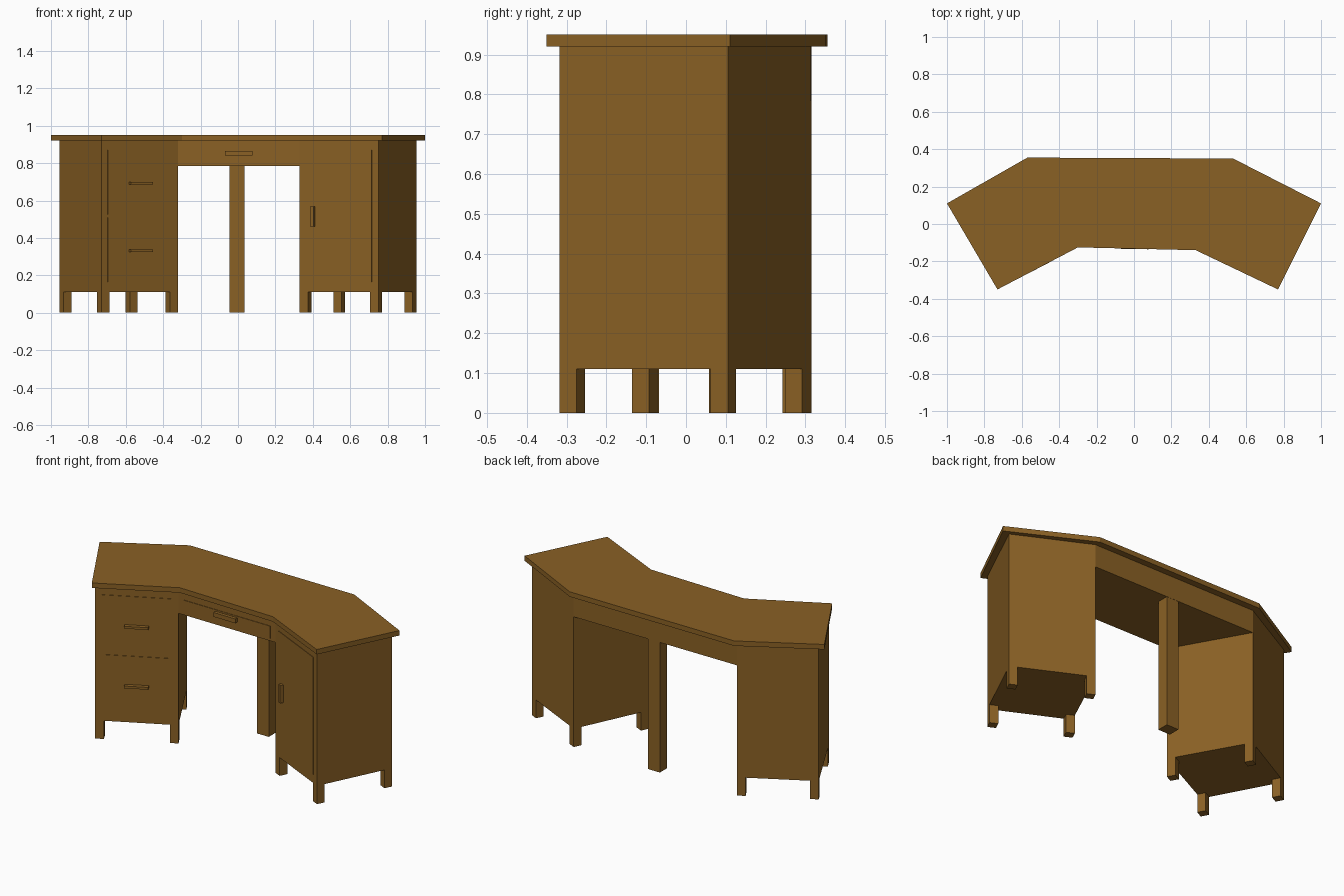
import bpy, bmesh
from mathutils import Vector

if "Cube" in bpy.data.objects:
    bpy.data.objects.remove(bpy.data.objects["Cube"])

wood = bpy.data.materials.new("warm brown wood")
wood.diffuse_color = (0.255, 0.119, 0.018, 1)
wood.use_nodes = True
wood.node_tree.nodes["Principled BSDF"].inputs["Base Color"].default_value = wood.diffuse_color


def prism(name, pts, z0, z1):
    """Upright prism over a 2D outline."""
    bm = bmesh.new()
    low = [bm.verts.new((p[0], p[1], z0)) for p in pts]
    high = [bm.verts.new((p[0], p[1], z1)) for p in pts]
    bm.faces.new(low)
    bm.faces.new(high)
    for i in range(len(pts)):
        j = (i + 1) % len(pts)
        bm.faces.new((low[i], low[j], high[j], high[i]))
    bmesh.ops.recalc_face_normals(bm, faces=bm.faces)
    me = bpy.data.meshes.new(name)
    bm.to_mesh(me)
    bm.free()
    me.materials.append(wood)
    ob = bpy.data.objects.new(name, me)
    bpy.context.collection.objects.link(ob)
    return ob


def plate(name, p, q, t0, t1, z0, z1, depth):
    """Block standing out from the front wall that runs p -> q (left to right)."""
    p, q = Vector(p), Vector(q)
    d = (q - p).normalized()
    out = Vector((d.y, -d.x)) * depth
    a, b = p.lerp(q, t0), p.lerp(q, t1)
    prism(name, [a + out, b + out, b - out * 0.2, a - out * 0.2], z0, z1)


def cabinet(side, corners, leg=0.048):
    """Pedestal body with a square leg in each corner."""
    prism(side + "_cabinet", corners, 0.11, 0.92)
    c = [Vector(p) for p in corners]
    for i in range(4):
        u = (c[(i + 1) % 4] - c[i]).normalized() * leg
        v = (c[i - 1] - c[i]).normalized() * leg
        prism(f"{side}_cabinet_leg_{i + 1}", [c[i], c[i] + u, c[i] + u + v, c[i] + v], 0, 0.11)


# key corners of the carcass (outer front, inner front, inner back, outer back)
L = [(-0.73, -0.318), (-0.32, -0.11), (-0.56, 0.315), (-0.955, 0.10)]
R = [(0.75, -0.318), (0.33, -0.115), (0.53, 0.313), (0.955, 0.105)]

# bent table top
prism("table_top", [(-1, 0.11), (-0.57, 0.355), (0.53, 0.35), (1, 0.11),
                    (0.77, -0.35), (0.33, -0.14), (-0.30, -0.125), (-0.73, -0.35)], 0.92, 0.95)

# two pedestals and the drawer box between them
cabinet("left", L)
cabinet("right", R)
prism("centre_drawer_box", [L[1], R[1], R[2], L[2]], 0.785, 0.92)

# post under the back edge
prism("back_leg", [(-0.045, 0.243), (0.035, 0.243), (0.035, 0.313), (-0.045, 0.313)], 0, 0.785)

# drawers on the left
for n, z in (("lower", 0.165), ("upper", 0.525)):
    plate(n + "_drawer_front", L[0], L[1], 0.08, 0.91, z, z + 0.345, 0.003)
    plate(n + "_drawer_handle", L[0], L[1], 0.355, 0.645, z + 0.16, z + 0.174, 0.026)

# centre drawer
plate("centre_drawer_front", L[1], R[1], 0.05, 0.95, 0.80, 0.875, 0.003)
plate("centre_drawer_handle", L[1], R[1], 0.385, 0.61, 0.84, 0.866, 0.022)

# door on the right
plate("door_front", R[1], R[0], 0.08, 0.92, 0.165, 0.87, 0.003)
plate("door_handle", R[1], R[0], 0.155, 0.20, 0.46, 0.567, 0.022)
